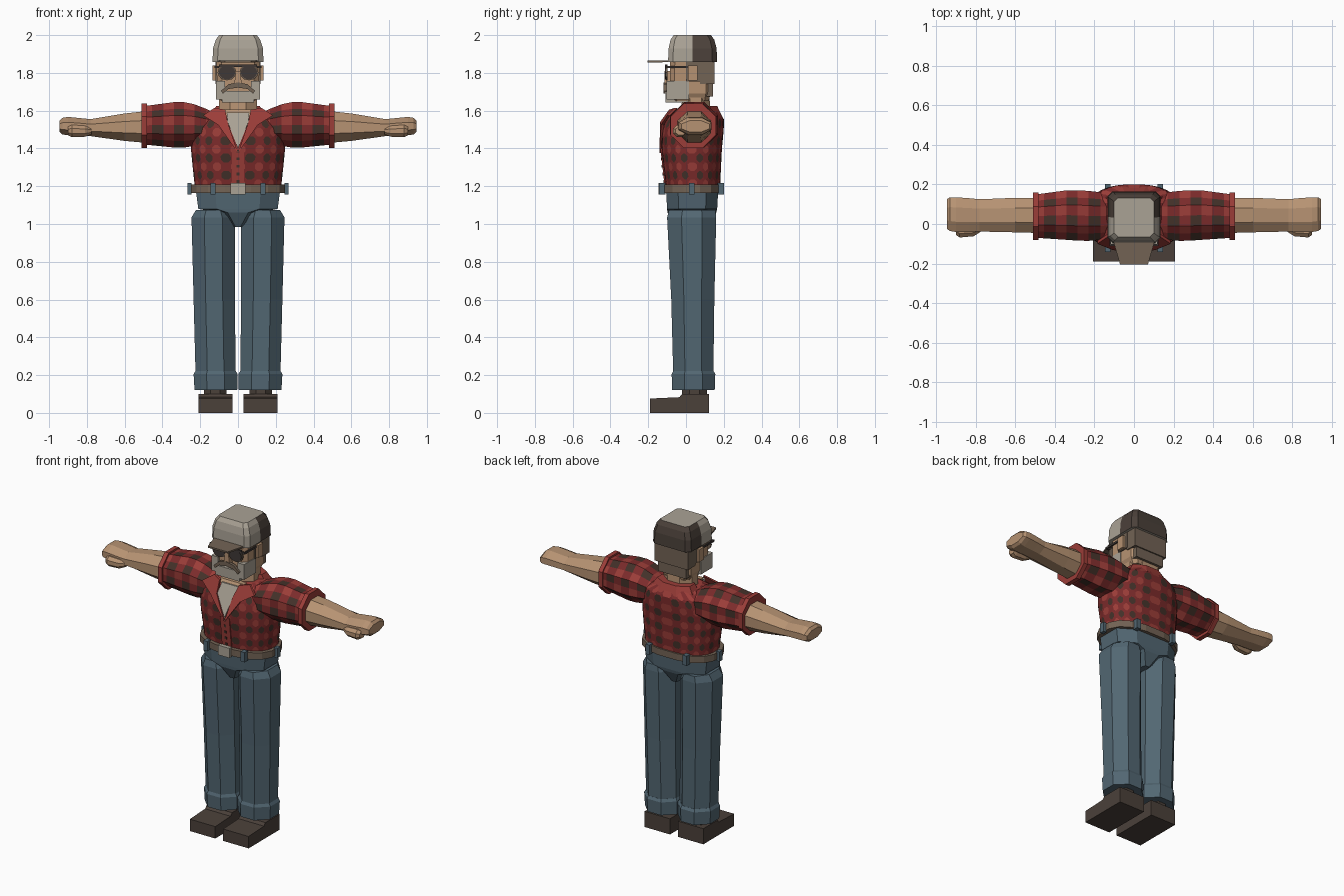
import bpy, bmesh, math
from mathutils import Vector

old = bpy.data.objects.get("Cube")
if old:
    bpy.data.objects.remove(old)

COLOURS = {
    "skin": (.47, .29, .17), "denim": (.085, .135, .17), "dark_red": (.2, .024, .024),
    "red": (.33, .047, .04), "check_brown": (.055, .03, .022), "light_grey": (.4, .36, .3),
    "dark_brown": (.07, .052, .042), "hair_brown": (.17, .125, .09), "lens_dark": (.05, .04, .037),
}
NAMES = list(COLOURS)
MATS = []
for key, rgb in COLOURS.items():
    m = bpy.data.materials.new(key)
    m.use_nodes = True
    m.diffuse_color = (*rgb, 1)
    node = next(n for n in m.node_tree.nodes if n.type == 'BSDF_PRINCIPLED')
    node.inputs["Base Color"].default_value = (*rgb, 1)
    node.inputs["Roughness"].default_value = .9
    MATS.append(m)


def finish(name, bm):
    bmesh.ops.recalc_face_normals(bm, faces=bm.faces[:])
    me = bpy.data.meshes.new(name)
    bm.to_mesh(me)
    bm.free()
    for m in MATS:
        me.materials.append(m)
    ob = bpy.data.objects.new(name, me)
    bpy.context.collection.objects.link(ob)
    return ob


def sample(rings, t):
    """Interpolate a ring (t, a0, a1, b0, b1) at position t."""
    for p, q in zip(rings, rings[1:]):
        if t <= q[0] + 1e-6:
            f = (t - p[0]) / (q[0] - p[0])
            return [u + (v - u) * f for u, v in zip(p, q)]
    return rings[-1]


def loft(name, rings, mat, axis='z', n=8, power=1, sub=1, side=1, steps=None, round_cells=False):
    """Closed tube through rings; mat is a name or a rule(centre, row, column)."""
    if steps:
        rings = [sample(rings, t) for t in steps]
    unit = []
    for k in range(n):
        a = 2 * math.pi * (k - .5) / n
        c, s = math.cos(a), math.sin(a)
        unit.append(Vector((math.copysign(abs(c) ** power, c), math.copysign(abs(s) ** power, s))))
    big = max(u.x for u in unit)
    unit = [u / big for u in unit]
    unit = [unit[k].lerp(unit[(k + 1) % n], j / sub) for k in range(n) for j in range(sub)]
    bm = bmesh.new()
    rows = []
    for t, a0, a1, b0, b1 in rings:
        row = []
        for u in unit:
            a = (a0 + a1) / 2 + u.x * (a1 - a0) / 2
            b = (b0 + b1) / 2 + u.y * (b1 - b0) / 2
            row.append(bm.verts.new((a * side, b, t) if axis == 'z' else (t * side, a, b)))
        rows.append(row)
    rule = mat if callable(mat) else (lambda c, i, j: mat)
    count = len(unit)
    for i in range(len(rows) - 1):
        for j in range(count):
            k = (j + 1) % count
            f = bm.faces.new((rows[i][j], rows[i][k], rows[i + 1][k], rows[i + 1][j]))
            f.material_index = NAMES.index(rule(f.calc_center_median(), i, j))
    for row in (rows[0], rows[-1]):
        f = bm.faces.new(row)
        f.material_index = NAMES.index(rule(f.calc_center_median(), 0, 0))
    if round_cells:
        inner = [v for row in rows[1:-1] for v in row]
        bmesh.ops.bevel(bm, geom=inner, offset=.013, offset_type='OFFSET', segments=1,
                        affect='VERTICES', material=NAMES.index("dark_red"))
    return finish(name, bm)


def prism(name, pts, vec, mat, side=1):
    """Outline swept along a vector."""
    bm = bmesh.new()
    a = [bm.verts.new((x * side, y, z)) for x, y, z in pts]
    b = [bm.verts.new((v.co.x + vec[0] * side, v.co.y + vec[1], v.co.z + vec[2])) for v in a]
    bm.faces.new(a)
    bm.faces.new(b)
    for i in range(len(a)):
        j = (i + 1) % len(a)
        bm.faces.new((a[i], a[j], b[j], b[i]))
    for f in bm.faces:
        f.material_index = NAMES.index(mat)
    return finish(name, bm)


def box(name, x0, x1, y0, y1, z0, z1, mat, side=1):
    return prism(name, [(x0, y0, z0), (x1, y0, z0), (x1, y1, z0), (x0, y1, z0)],
                 (0, 0, z1 - z0), mat, side)


def plaid(c, i, j):
    return ("red", "dark_red", "check_brown")[i % 2 + j % 2]


# Shirt body with rounded checks
torso = [(1.19, -.228, .228, -.105, .18), (1.4, -.25, .25, -.13, .19), (1.5, -.245, .245, -.128, .2),
         (1.56, -.215, .215, -.105, .2), (1.6, -.13, .13, -.045, .175)]
loft("shirt_body", torso, plaid, n=32, power=.8, round_cells=True,
     steps=[1.19 + .0456 * i for i in range(9)] + [1.6])
loft("back_collar", [(1.57, -.15, .15, .03, .19), (1.625, -.115, .115, .035, .165)], "red")
prism("shirt_placket", [(-.033, -.113, 1.2), (.033, -.113, 1.2), (.033, -.136, 1.4), (-.033, -.136, 1.4)],
      (0, .008, 0), "red")
for i in range(5):
    z = 1.225 + .04 * i
    y = -.117 - .023 * (z - 1.2) / .2
    box("shirt_button", -.007, .007, y, y + .008, z - .007, z + .007, "check_brown")
prism("undershirt", [(0, -.139, 1.4), (.055, -.13, 1.54), (.06, -.08, 1.59), (-.06, -.08, 1.59),
                     (-.055, -.13, 1.54)], (0, .02, 0), "light_grey")
prism("neck_opening", [(-.06, -.085, 1.57), (.06, -.085, 1.57), (.085, -.06, 1.605), (-.085, -.06, 1.605)],
      (0, .03, 0), "skin")

# Belt, hips and buckle
loft("belt", [(1.165, -.25, .25, -.13, .19), (1.208, -.25, .25, -.13, .19)], "hair_brown", n=16, power=.8)
box("belt_buckle", -.04, .04, -.145, -.12, 1.155, 1.217, "light_grey")
loft("hips", [(.985, -.025, .025, -.06, .12), (1.06, -.1, .1, -.098, .16), (1.08, -.21, .21, -.1, .165),
              (1.17, -.222, .222, -.105, .17)], "denim", power=.7)

# Neck and head
loft("neck", [(1.55, -.1, .1, -.03, .13), (1.67, -.1, .1, -.02, .125)], "skin")
loft("head", [(1.65, -.09, .09, -.07, .12), (1.69, -.11, .11, -.085, .13), (1.88, -.115, .115, -.085, .135)],
     "skin", power=.3)
box("back_hair", -.118, .118, .075, .15, 1.74, 1.87, "hair_brown")
box("nape_hair", -.1, .1, .08, .142, 1.675, 1.75, "hair_brown")
box("beard_chin", -.085, .085, -.108, .015, 1.642, 1.705, "light_grey")
prism("nose", [(-.02, -.08, 1.735), (.02, -.08, 1.735), (.012, -.08, 1.81), (-.012, -.08, 1.81)],
      (0, -.035, 0), "skin")
box("glasses_bridge", -.1, .1, -.112, -.1, 1.832, 1.844, "lens_dark")

# Cap with pale front panels and dark rear panels
loft("cap", [(1.857, -.135, .135, -.095, .165), (1.93, -.132, .132, -.092, .162),
             (1.975, -.118, .118, -.082, .15), (2, -.1, .1, -.065, .132)],
     lambda c, i, j: "dark_brown" if c.y > .04 else "light_grey", power=.25, sub=2)
prism("cap_visor", [(-.105, -.085, 1.857), (-.07, -.205, 1.855), (.07, -.205, 1.855), (.105, -.085, 1.857)],
      (0, 0, .01), "hair_brown")

for side, tag in ((1, "left_"), (-1, "right_")):
    # Face details
    box(tag + "ear", .1, .135, .01, .06, 1.76, 1.84, "skin", side)
    box(tag + "sideburn", .1, .12, .0, .08, 1.755, 1.86, "hair_brown", side)
    box(tag + "beard_cheek", .07, .116, -.104, .015, 1.66, 1.757, "light_grey", side)
    prism(tag + "moustache", [(0, -.1, 1.75), (.05, -.1, 1.74), (.09, -.1, 1.705), (.08, -.1, 1.69),
                              (.05, -.1, 1.715), (0, -.1, 1.722)], (0, -.018, 0), "hair_brown", side)
    for part, r, y, mat in (("frame", .05, -.107, "hair_brown"), ("lens", .044, -.112, "lens_dark")):
        pts = [(.058 + r * math.cos(k * math.pi / 6), y, 1.803 + .85 * r * math.sin(k * math.pi / 6))
               for k in range(12)]
        prism(tag + "glasses_" + part, pts, (0, .009, 0), mat, side)
    box(tag + "glasses_temple", .116, .124, -.11, .03, 1.825, 1.837, "lens_dark", side)
    box(tag + "glasses_hinge", .1, .124, -.11, -.1, 1.825, 1.837, "lens_dark", side)

    # Collar flap
    prism(tag + "collar_flap", [(0, -.141, 1.375), (.055, -.137, 1.54), (.068, -.09, 1.605),
                                (.125, -.06, 1.615), (.185, -.1, 1.575), (.105, -.132, 1.525)],
          (0, .015, 0), "red", side)

    # Sleeve, cuff, arm and thumb
    sleeve = [(.1, -.07, .15, 1.45, 1.575), (.2, -.085, .165, 1.42, 1.625), (.27, -.085, .17, 1.405, 1.645),
              (.34, -.08, .17, 1.405, 1.645), (.49, -.07, .15, 1.42, 1.625)]
    loft(tag + "sleeve", sleeve, plaid, axis='x', sub=2, side=side,
         steps=[.1, .17, .23, .285, .34, .395, .455, .49])
    loft(tag + "sleeve_cuff", [(.482, -.082, .158, 1.402, 1.637), (.51, -.082, .158, 1.402, 1.637)],
         "red", axis='x', side=side)
    loft(tag + "arm", [(.49, -.045, .132, 1.43, 1.597), (.6, -.042, .132, 1.44, 1.585),
                       (.78, -.038, .125, 1.465, 1.555), (.83, -.04, .13, 1.468, 1.56),
                       (.9, -.04, .135, 1.47, 1.567), (.93, -.035, .135, 1.474, 1.562),
                       (.945, -.025, .125, 1.487, 1.547)], "skin", axis='x', side=side)
    loft(tag + "thumb", [(.775, -.04, .0, 1.475, 1.51), (.81, -.062, .0, 1.462, 1.52),
                         (.88, -.068, .0, 1.46, 1.525), (.9, -.055, .0, 1.47, 1.515)],
         "skin", axis='x', side=side)

    # Belt loops
    box(tag + "hip_belt_loop", .245, .268, .015, .045, 1.155, 1.217, "denim", side)
    for part, y in (("front", -.125), ("back", .185)):
        box(tag + part + "_belt_loop", .118, .146, y - .017, y + .017, 1.155, 1.217, "denim", side)

    # Leg, turned-up hem, ankle and shoe
    loft(tag + "leg", [(.15, .012, .225, -.065, .145), (.22, .012, .225, -.068, .145),
                       (.6, .017, .235, -.078, .15), (1.035, .016, .246, -.1, .16),
                       (1.075, .04, .222, -.09, .155)], "denim", side=side)
    loft(tag + "trouser_hem", [(.122, .004, .23, -.073, .152), (.205, .002, .235, -.076, .155),
                               (.222, .012, .225, -.068, .146)], "denim", side=side)
    loft(tag + "ankle", [(.08, .06, .18, -.02, .11), (.14, .06, .18, -.02, .11)], "dark_brown", side=side)
    prism(tag + "shoe", [(.028, -.19, 0), (.028, .122, 0), (.028, .122, .1), (.028, -.02, .1),
                         (.028, -.035, .083), (.028, -.19, .076)], (.18, 0, 0), "dark_brown", side)
